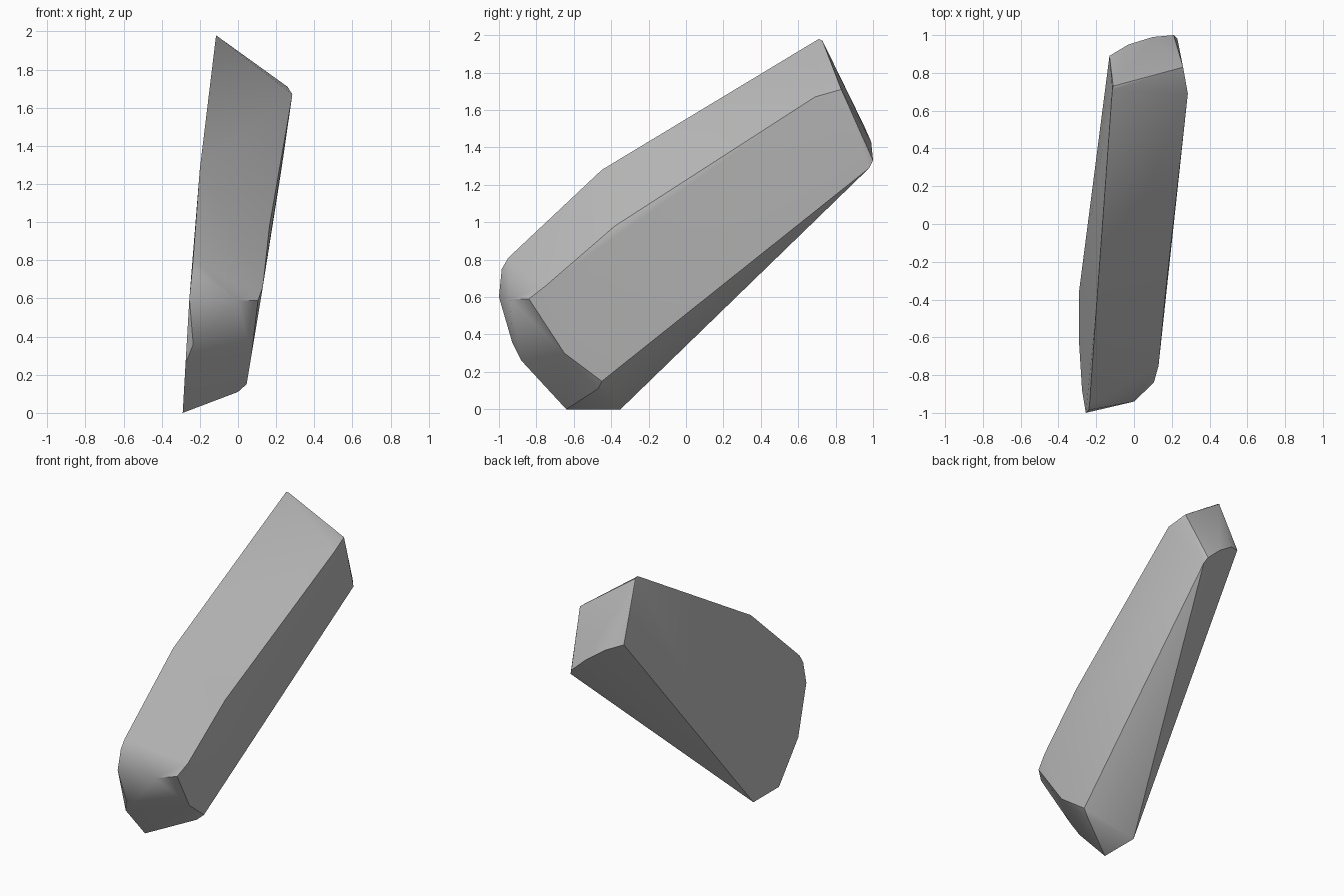
import bpy, bmesh, math

if "Cube" in bpy.data.objects:
    bpy.data.objects.remove(bpy.data.objects["Cube"])

# Corner points of the slab, grouped by side
left_rim = [(-0.115, 0.71, 1.98), (-0.20, -0.45, 1.28), (-0.235, -0.95, 0.81),
            (-0.24, -0.985, 0.75), (-0.255, -1.0, 0.60), (-0.235, -0.93, 0.36),
            (-0.275, -0.88, 0.26), (-0.29, -0.64, 0.0), (-0.29, -0.35, 0.0)]
right_rim = [(0.0, -0.94, 0.59), (0.105, -0.84, 0.59), (0.13, -0.75, 0.66),
             (0.165, -0.38, 0.98), (0.21, 0.55, 1.62), (0.285, 0.69, 1.67),
             (0.07, -0.65, 0.30), (0.045, -0.45, 0.15), (0.0, -0.47, 0.11)]
back_end = [(-0.11, 0.73, 1.97), (0.26, 0.83, 1.71), (0.23, 0.98, 1.29),
            (0.21, 1.0, 1.33), (0.10, 0.99, 1.43), (-0.03, 0.95, 1.52),
            (-0.13, 0.89, 1.56)]

# Wrap the corners in a convex stone surface
bm = bmesh.new()
for p in left_rim + right_rim + back_end:
    bm.verts.new(p)
hull = bmesh.ops.convex_hull(bm, input=bm.verts[:])
loose = [v for v in bm.verts if not v.link_faces]
bmesh.ops.delete(bm, geom=loose, context='VERTS')
bmesh.ops.recalc_face_normals(bm, faces=bm.faces[:])
mesh = bpy.data.meshes.new("rock_slab")
bm.to_mesh(mesh)
bm.free()

rock = bpy.data.objects.new("rock_slab", mesh)
bpy.context.collection.objects.link(rock)

# Grey stone
stone = bpy.data.materials.new("grey_stone")
stone.diffuse_color = (0.5, 0.5, 0.5, 1)
stone.use_nodes = True
stone.node_tree.nodes["Principled BSDF"].inputs["Base Color"].default_value = stone.diffuse_color
mesh.materials.append(stone)

# Soft facets with crisp main edges
bpy.context.view_layer.objects.active = rock
rock.select_set(True)
bpy.ops.object.shade_smooth_by_angle(angle=math.radians(30))
